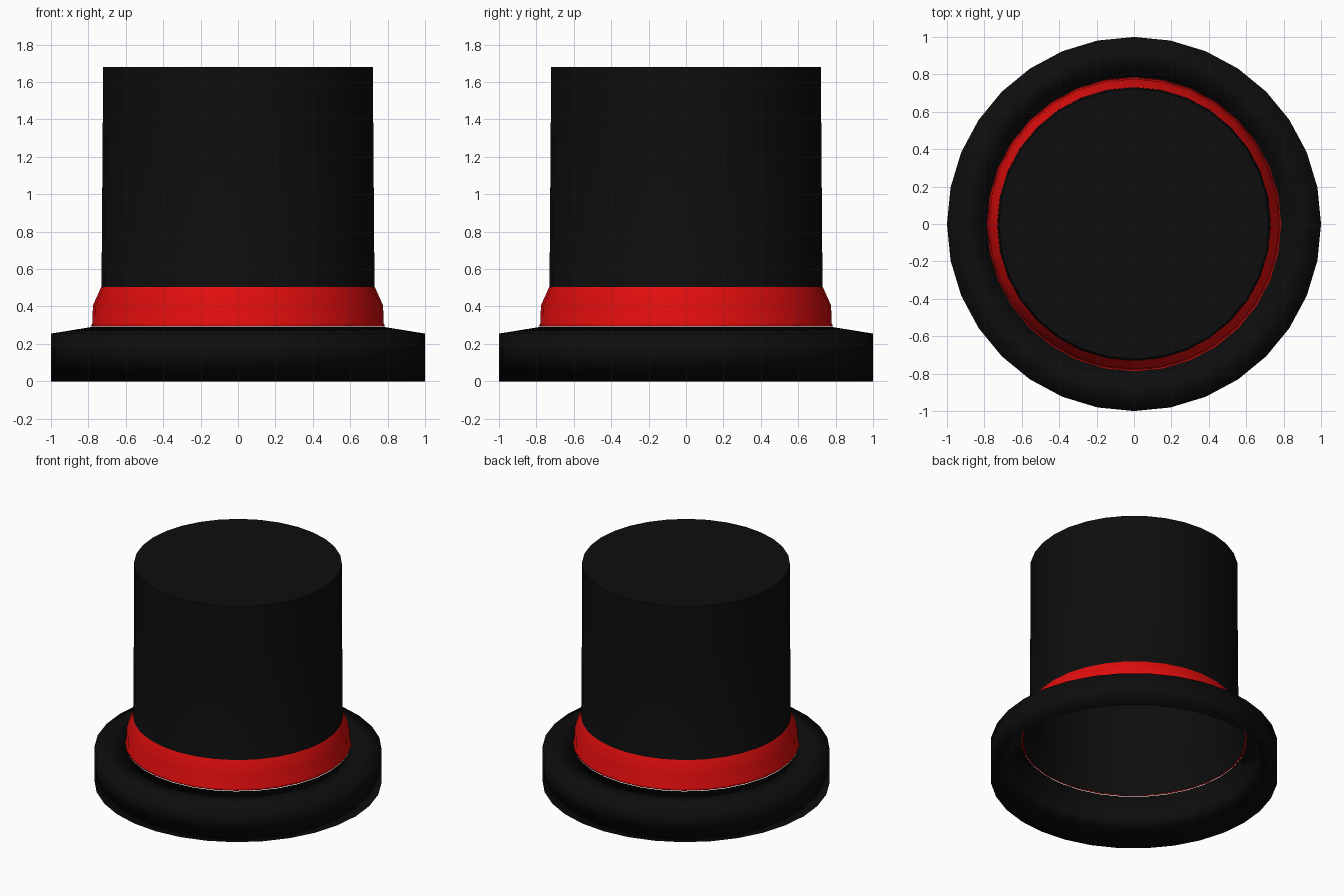
import bpy, bmesh, math

if "Cube" in bpy.data.objects:
    bpy.data.objects.remove(bpy.data.objects["Cube"])

SIDES = 32


def lathe(name, profile, color, closed=False, cap_top=False, angle=180):
    """Spin a (radius, z) profile around the z axis."""
    bm = bmesh.new()
    rings = []
    for r, z in profile:
        rings.append([bm.verts.new((r * math.cos(2 * math.pi * i / SIDES),
                                    r * math.sin(2 * math.pi * i / SIDES), z))
                      for i in range(SIDES)])
    pairs = list(zip(rings, rings[1:]))
    if closed:
        pairs.append((rings[-1], rings[0]))
    for a, b in pairs:
        for i in range(SIDES):
            j = (i + 1) % SIDES
            bm.faces.new((a[i], a[j], b[j], b[i]))
    if cap_top:
        bm.faces.new(rings[-1])
    mesh = bpy.data.meshes.new(name)
    bm.to_mesh(mesh)
    bm.free()
    obj = bpy.data.objects.new(name, mesh)
    bpy.context.collection.objects.link(obj)
    mesh.materials.append(color)
    bpy.context.view_layer.objects.active = obj
    obj.select_set(True)
    bpy.ops.object.shade_smooth_by_angle(angle=math.radians(angle))
    obj.select_set(False)
    return obj


def material(name, rgb):
    m = bpy.data.materials.new(name)
    m.diffuse_color = (*rgb, 1)
    m.use_nodes = True
    m.node_tree.nodes["Principled BSDF"].inputs["Base Color"].default_value = m.diffuse_color
    return m


black = material("black_felt", (0.004, 0.004, 0.004))
red = material("red_ribbon", (0.75, 0.004, 0.004))

# Brim: straight outer edge, gently sloping top, hollow underside
lathe("brim", [(1.0, 0.0), (1.0, 0.255), (0.785, 0.29)], black, closed=True)

# Crown: open-bottomed tube that flares under the ribbon
lathe("crown", [(0.775, 0.295), (0.765, 0.40), (0.73, 0.49), (0.723, 1.40),
                (0.723, 1.68)], black, cap_top=True, angle=40)

# Ribbon: red band with a small lip where it meets the brim
lathe("ribbon", [(0.776, 0.292), (0.787, 0.295), (0.778, 0.31), (0.776, 0.405),
                 (0.731, 0.505)], red)
